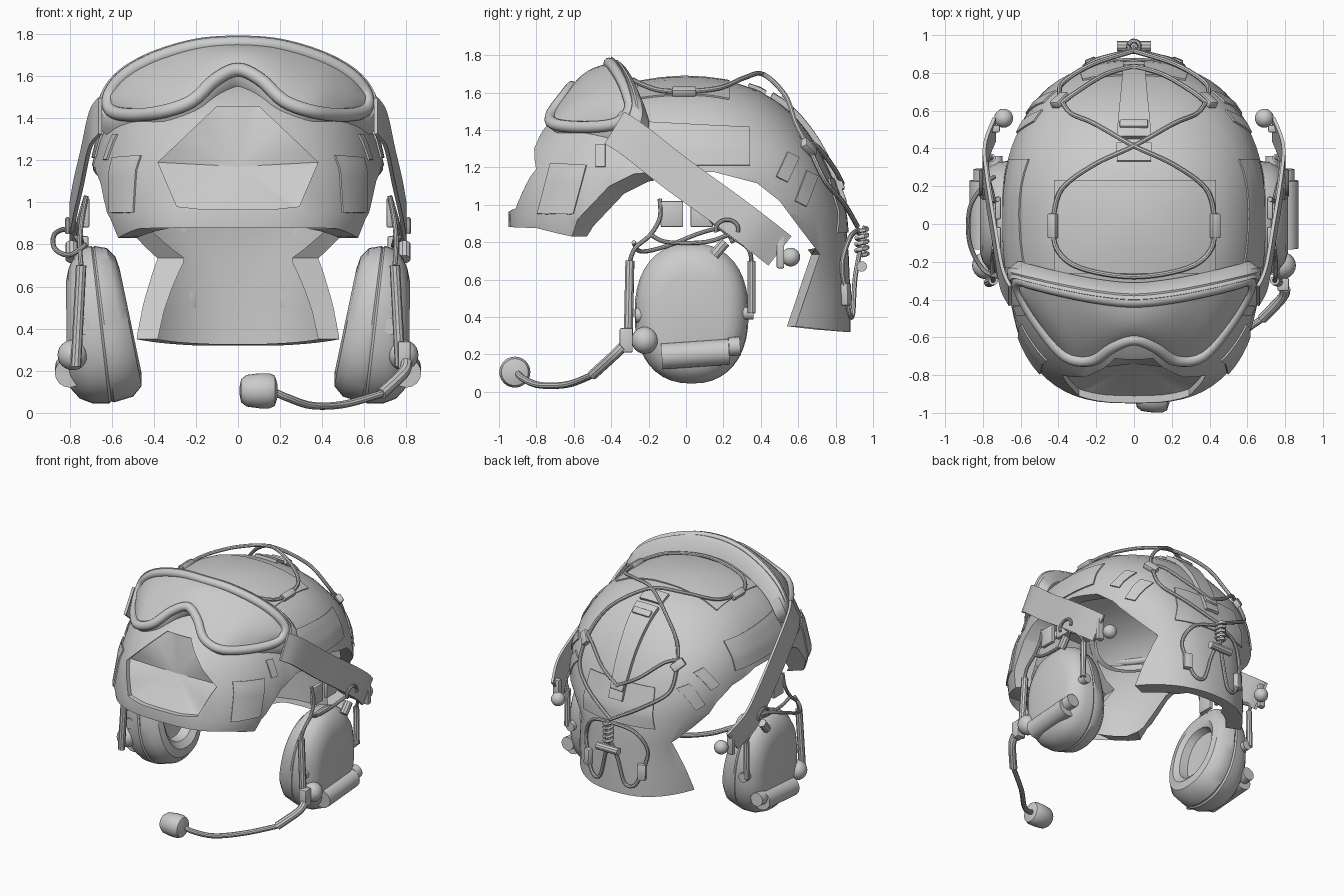
import bpy, bmesh, math
from mathutils import Vector, Matrix
from mathutils.bvhtree import BVHTree

if "Cube" in bpy.data.objects:
    bpy.data.objects.remove(bpy.data.objects["Cube"])

grey = bpy.data.materials.new("light_grey")
grey.diffuse_color = (0.6, 0.6, 0.6, 1)
grey.use_nodes = True
grey.node_tree.nodes["Principled BSDF"].inputs["Base Color"].default_value = grey.diffuse_color


def bake(ob):
    """Turn an object with modifiers or bevels into a plain mesh object."""
    dg = bpy.context.evaluated_depsgraph_get()
    me = bpy.data.meshes.new_from_object(ob.evaluated_get(dg))
    name = ob.name
    bpy.data.objects.remove(ob)
    return finish(name, me)


def finish(name, me):
    bm = bmesh.new()
    bm.from_mesh(me)
    bmesh.ops.recalc_face_normals(bm, faces=bm.faces)
    bm.to_mesh(me)
    bm.free()
    me.materials.clear()
    me.materials.append(grey)
    ob = bpy.data.objects.new(name, me)
    bpy.context.collection.objects.link(ob)
    return ob


def mesh(name, verts, faces):
    me = bpy.data.meshes.new(name)
    me.from_pydata([tuple(v) for v in verts], [], faces)
    return finish(name, me)


def loft(name, rings, caps=True):
    n, m = len(rings[0]), len(rings)
    f = [(i * n + j, i * n + (j + 1) % n, (i + 1) * n + (j + 1) % n, (i + 1) * n + j)
         for i in range(m - 1) for j in range(n)]
    if caps:
        f += [tuple(range(n)), tuple(range((m - 1) * n, m * n))]
    return mesh(name, [p for r in rings for p in r], f)


def sheet(name, rows, thick=0.0):
    n = len(rows[0])
    f = [(i * n + j, i * n + j + 1, (i + 1) * n + j + 1, (i + 1) * n + j)
         for i in range(len(rows) - 1) for j in range(n - 1)]
    ob = mesh(name, [p for r in rows for p in r], f)
    if thick:
        mod = ob.modifiers.new("thick", "SOLIDIFY")
        mod.thickness, mod.offset = thick, 0
        ob = bake(ob)
    return ob


def spline(pts, k=6, cyclic=False):
    p = [Vector(q) for q in pts]
    n, out = len(p), []
    at = lambda i: p[i % n] if cyclic else p[max(0, min(n - 1, i))]
    for i in range(n if cyclic else n - 1):
        a, b, c, d = at(i - 1), at(i), at(i + 1), at(i + 2)
        for t in (s / k for s in range(k)):
            out.append(0.5 * (2 * b + (c - a) * t + (2 * a - 5 * b + 4 * c - d) * t * t
                              + (3 * b - a - 3 * c + d) * t ** 3))
    return out if cyclic else out + [p[-1]]


def tube(name, pts, r, cyclic=False, res=3):
    cu = bpy.data.curves.new(name, "CURVE")
    cu.dimensions = "3D"
    cu.bevel_depth, cu.bevel_resolution, cu.use_fill_caps = r, res, True
    sp = cu.splines.new("POLY")
    sp.points.add(len(pts) - 1)
    for q, v in zip(sp.points, pts):
        q.co = (*v, 1)
    sp.use_cyclic_u = cyclic
    ob = bpy.data.objects.new(name, cu)
    bpy.context.collection.objects.link(ob)
    return bake(ob)


def box(name, c, size, normal=(0, 0, 1), along=(0, 1, 0), bevel=0.008):
    z = Vector(normal).normalized()
    x = Vector(along).cross(z).normalized()
    rot = Matrix((x, z.cross(x), z)).transposed()
    bm = bmesh.new()
    bmesh.ops.create_cube(bm, size=1)
    bmesh.ops.scale(bm, vec=size, verts=bm.verts)
    bmesh.ops.bevel(bm, geom=bm.edges[:], offset=bevel, segments=2, affect="EDGES", profile=0.5)
    for v in bm.verts:
        v.co = rot @ v.co + Vector(c)
    me = bpy.data.meshes.new(name)
    bm.to_mesh(me)
    return finish(name, me)


def ball(name, c, r):
    bm = bmesh.new()
    bmesh.ops.create_uvsphere(bm, u_segments=20, v_segments=12, radius=r)
    bmesh.ops.translate(bm, vec=c, verts=bm.verts)
    me = bpy.data.meshes.new(name)
    bm.to_mesh(me)
    return finish(name, me)


def prism(name, outline, axis, a, b):
    put = (lambda u, v, w: (w, u, v)) if axis == "x" else (lambda u, v, w: (u, w, v))
    return loft(name, [[put(u, v, w) for u, v in outline] for w in (a, b)])


def oval(n, pf, pb, rx, rf, rb):
    out = []
    for i in range(n):
        c, s = math.cos(2 * math.pi * i / n), math.sin(2 * math.pi * i / n)
        ry, e = (rb, 2 / pb) if s > 0 else (rf, 2 / pf)
        out.append((math.copysign(abs(c) ** e, c) * rx, math.copysign(abs(s) ** e, s) * ry))
    return out


# Helmet shell: stacked ovals (height, half width, front reach, back reach)
prof = [(.28, .60, .95, .88), (.5, .605, .95, .88), (.73, .60, .95, .87), (.95, .68, .95, .85),
        (1.15, .70, .92, .78), (1.3, .665, .86, .71), (1.4, .62, .78, .64), (1.48, .565, .69, .575),
        (1.55, .49, .58, .49), (1.61, .38, .42, .39), (1.65, .25, .27, .27), (1.672, .12, .13, .13),
        (1.68, .01, .01, .01)]
P = 2.27
front_p = lambda z: P + .75 * max(0, min(1, (1.2 - z) / .35))
back_p = lambda z: P + .35 * max(0, min(1, (z - .73) / .22, (1.5 - z) / .2))
less = lambda r: max(r - .085, r * .8)
outer = [[(x, y, z) for x, y in oval(72, front_p(z), back_p(z), a, b, c)] for z, a, b, c in prof]
inner = [[(x, y, .28 + (z - .28) * .95) for x, y in oval(72, front_p(z), back_p(z), less(a), less(b), less(c))]
         for z, a, b, c in prof]
shell = loft("helmet_shell", inner[::-1] + outer)
side_cut = [(-1.2, .89), (-.8, .875), (-.68, .845), (-.61, .83), (-.58, .92), (-.41, 1.10), (-.28, 1.165),
            (-.15, 1.175), (.15, 1.175), (.38, 1.115), (.5, 1.02), (.62, .86), (.715, .735), (.585, .35),
            (.85, .32), (1.2, .32), (1.2, 0), (-1.2, 0)]
half_hex = [(.10, 1.455), (.38, 1.19), (.29, .98), (.15, .965)]
hexa = half_hex + [(-x, z) for x, z in half_hex[::-1]]
cutters = [prism("edge_cutter", side_cut, "x", -1, 1), prism("front_cutter", hexa, "y", -1.3, -.4)]
for c in cutters:
    c.hide_render = True
    mod = shell.modifiers.new("cut", "BOOLEAN")
    mod.operation, mod.solver, mod.object = "DIFFERENCE", "EXACT", c
shell = bake(shell)
lining = loft("lining_helper", inner, False)
# Keep the outer wall and the turned-in rims, drop the lining and slant the rims
bm = bmesh.new()
bm.from_mesh(lining.data)
near = BVHTree.FromBMesh(bm)
bm.clear()
bm.from_mesh(shell.data)
bvh = BVHTree.FromBMesh(bm)
drop = [f for f in bm.faces if near.find_nearest(f.calc_center_median())[3] < .006]
bmesh.ops.delete(bm, geom=drop, context="FACES")
for v in bm.verts:
    if near.find_nearest(v.co)[3] < .004 and abs(v.co.x) > .2:
        if -.63 < v.co.y < -.2:
            v.co += Vector((0, .08, -.04 if v.co.z > .88 else 0))
        elif .5 < v.co.y < .78 and v.co.z < .76:
            v.co.y -= .045
bm.to_mesh(shell.data)
for c in cutters + [lining]:
    bpy.data.objects.remove(c)


def front_y(x, z):
    for (z0, a0, b0, _), (z1, a1, b1, _) in zip(prof, prof[1:]):
        if z0 <= z <= z1:
            t, e = (z - z0) / (z1 - z0), front_p(z)
            return -(b0 + (b1 - b0) * t) * (1 - (abs(x) / (a0 + (a1 - a0) * t)) ** e) ** (1 / e)


# Dished recess behind the front opening
rim = []
for (x0, z0), (x1, z1) in zip(hexa, hexa[1:] + hexa[:1]):
    for t in (0, .25, .5, .75):
        x, z = x0 + (x1 - x0) * t, z0 + (z1 - z0) * t
        rim.append((x * 1.02, front_y(x, z) + .035, 1.17 + (z - 1.17) * 1.02))
mesh("front_recess", rim + [(0, -.74, 1.17)], [(i, (i + 1) % len(rim), len(rim)) for i in range(len(rim))])


def cast(view, u, v, off=0.0):
    """Point and normal on the shell seen from the top, front, back or a side."""
    o, d = {"top": ((u, v, 3), (0, 0, -1)), "front": ((u, -3, v), (0, 1, 0)), "back": ((u, 3, v), (0, -1, 0)),
            "right": ((3, u, v), (-1, 0, 0)), "left": ((-3, u, v), (1, 0, 0))}[view]
    loc, nor, *_ = bvh.ray_cast(Vector(o), Vector(d))
    if loc is None:
        loc, nor, *_ = bvh.find_nearest(Vector(o))
    return loc + nor * off, nor


def patch(name, view, quad, thick=0.009, n=8):
    a, b, c, d = [Vector(q) for q in quad]
    rows = []
    for i in range(n + 1):
        l, r = a.lerp(d, i / n), b.lerp(c, i / n)
        rows.append([cast(view, *l.lerp(r, j / n), thick / 2 + .002)[0] for j in range(n + 1)])
    sheet(name, rows, thick)


def cord(name, pts, r=.013):
    tube(name, spline([cast(v, a, b, o)[0] for v, a, b, o in pts]), r, res=2)


def clip(name, view, u, v, size=(.05, .10, .05)):
    p, n = cast(view, u, v, size[2] / 2)
    box(name, p, size, n, (0, 1, 0) if view == "top" else (0, 0, 1))


# Fabric patches on the shell
patch("top_patch", "top", [(-.42, -.26), (.43, -.26), (.43, .23), (-.42, .23)])
patch("rear_patch", "back", [(-.30, .85), (.30, .85), (.27, 1.14), (-.27, 1.14)])
for side, sx in (("right", 1), ("left", -1)):
    patch(side + "_patch", side, [(-.23, 1.21), (.34, 1.21), (.34, 1.41), (-.23, 1.44)])
    patch(side + "_front_patch", side, [(-.79, .95), (-.60, .95), (-.53, 1.21), (-.72, 1.22)])
    patch(side + "_small_patch_a", side, [(.48, 1.15), (.54, 1.12), (.60, 1.25), (.54, 1.28)], n=3)
    patch(side + "_small_patch_b", side, [(.58, 1.02), (.64, .99), (.70, 1.15), (.64, 1.18)], n=3)
    patch(side + "_brow_patch", side, [(-.48, 1.20), (-.43, 1.20), (-.43, 1.32), (-.48, 1.32)], n=3)
# Raised bracket on the rear crown
patch("crown_bracket", "top", [(-.09, .45), (.09, .45), (.055, .83), (-.055, .83)], .03)
patch("crown_bracket_foot", "top", [(-.09, .33), (.09, .33), (.09, .42), (-.09, .42)], .02, 3)
clip("crown_latch", "top", 0, .51, (.15, .05, .045))
clip("crown_hook", "top", 0, .80, (.11, .05, .045))

# Elastic cords and clips
cord("front_cord", [("top", x, y, .02) for x, y in
     [(-.42, .02), (-.40, -.13), (-.28, -.23), (0, -.275), (.28, -.23), (.40, -.13), (.42, .02)]])
for side, sx in (("right", 1), ("left", -1)):
    cord(side + "_cross_cord", [("top", sx * x, y, o) for x, y, o in
         [(.42, .02, .02), (.37, .18, .03), (.2, .30, .06), (0, .385, .09), (-.2, .49, .07),
          (-.33, .57, .03), (-.385, .66, .02)]])
    cord(side + "_rear_cord", [("top", sx * .385, .66, .02), ("back", sx * .37, 1.12, .02),
         ("back", sx * .22, 1.0, .03), ("back", 0, .88, .06)])
    cord(side + "_crown_cord", [("top", sx * .385, .62, .02), ("back", sx * .30, 1.30, .03),
         ("back", sx * .15, 1.18, .035), ("back", 0, 1.10, .04)])
    cord(side + "_low_cord", [("back", 0, .86, .06), ("back", sx * .17, .82, .03), ("back", sx * .25, .68, .02),
         ("back", sx * .22, .52, .02), ("back", sx * .17, .41, .02), ("back", sx * .10, .42, .02),
         ("back", sx * .05, .60, .03), ("back", 0, .74, .06)])
    clip(side + "_front_clip", "top", sx * .42, -.01, (.05, .13, .04))
    clip(side + "_crown_clip", "top", sx * .385, .64, (.06, .10, .04))
    clip(side + "_low_clip", "back", sx * .22, .52, (.06, .12, .04))
coil = [(.03 * math.cos(i * .8), .94 + .03 * math.sin(i * .8), .73 + .0042 * i) for i in range(36)]
tube("cord_coil", coil, .012)
tube("cord_toggle", [(-.09, .94, .67), (.09, .94, .67)], .028)

# Goggles: half outline from the top middle round to the nose
top = [(0, -.41, 1.755), (.2, -.39, 1.74), (.4, -.35, 1.68), (.54, -.315, 1.60), (.61, -.30, 1.51)]
low = [(.60, -.37, 1.435), (.5, -.54, 1.415), (.36, -.70, 1.43), (.22, -.72, 1.48), (.11, -.65, 1.58), (0, -.61, 1.63)]
flip = lambda pts: [(-x, y, z) for x, y, z in pts]
loop = spline(top + low + flip(low[:-1][::-1]) + flip(top[1:][::-1]), 5, True)
tube("goggle_rim", loop, .032, True, 4)


def outset(w, dy, dz):
    out = []
    for i, p in enumerate(loop):
        t = loop[(i + 1) % len(loop)] - loop[i - 1]
        n = Vector((-t.z, 0, t.x)).normalized()
        out.append(p + n * w + Vector((0, dy, dz)))
    return out


loft("goggle_frame", [outset(0, 0, 0), outset(.042, .01, -.005), outset(.048, .03, -.03), outset(.055, .04, -.035),
                      outset(.058, .065, -.06), outset(.01, .10, -.10)], False)
up = spline(flip(top[:0:-1]) + top, 5)
dn = spline(flip([low[0]] + low[1:-1]) + [low[-1]] + low[-2::-1], 4)
dn = [dn[round(i * (len(dn) - 1) / (len(up) - 1))] for i in range(len(up))]
sheet("goggle_lens", [[a.lerp(b, t / 6) + Vector((0, -.02, .02)) * (4 * t / 6 * (1 - t / 6))
                       for a, b in zip(up, dn)] for t in range(7)])

for side, sx in (("right", 1), ("left", -1)):
    M = lambda *p: (sx * p[0], p[1], p[2])
    # Goggle strap with its hardware
    path = spline([(.655, -.38, 1.41), (.70, -.28, 1.345), (.74, -.05, 1.165), (.78, .2, .985), (.79, .36, .865),
                   (.74, .50, .755)])
    rows = []
    for i, p in enumerate(path):
        t = path[min(i + 1, len(path) - 1)] - path[max(i - 1, 0)]
        w = Vector((0, -t.z, t.y)).normalized() * .1
        rows.append([M(*(p - w)), M(*(p + w))])
    sheet(side + "_strap", rows, .018)
    box(side + "_strap_end", M(.735, .505, .75), (.05, .04, .18))
    ball(side + "_strap_ball", M(.69, .56, .72), .05)
    tube(side + "_strap_ring", [M(.81, .22 + .06 * math.cos(a * .35), .87 + .05 * math.sin(a * .35))
                                for a in range(-1, 11)], .011)
    tube(side + "_strap_peg", [M(.79, .21, .80), M(.79, .15, .73)], .03)
    # Ear cup: cushion inside the seam, hard cup outside, both thicker at the bottom
    shape = [(-.04, .02), (-.05, .5), (-.11, .54), (-.135, .66), (-.125, .82), (-.085, .94), (-.01, .99), (0, .975),
             (.01, 1.0), (.07, .98), (.12, .9), (.155, .76), (.17, .6)]
    loft(side + "_ear_cup", [[M(.645 + u * (1 - .25 * z * k / .375) + z * k * .12, .03 + y * k, .42 + z * k - u * .12)
                              for y, z in oval(40, 2.3, 2.3, .305, .375, .375)] for u, k in shape])
    tube(side + "_battery", [M(.80, -.13, .19), M(.80, .23, .215)], .07, res=6)
    tube(side + "_battery_cap", [M(.80, .23, .24), M(.80, .29, .245)], .05, res=6)
    ball(side + "_dial", M(.785, -.22, .275), .072)
    tube(side + "_front_bolt", [M(.73, -.27, .41), M(.73, -.20, .41)], .04, res=5)
    tube(side + "_rear_bolt", [M(.73, .28, .42), M(.73, .36, .42)], .035, res=5)
    # Headset hanger rods, wires and mount
    tube(side + "_front_rod", [M(.77, -.31, .22), M(.745, -.30, .70)], .025)
    tube(side + "_rear_rod", [M(.76, .35, .42), M(.755, .35, .70)], .022)
    tube(side + "_front_wire", spline([M(.745, -.30, .70), M(.75, -.27, .77), M(.75, -.19, .84), M(.74, -.14, .93),
                                       M(.72, -.14, 1.03)]), .012)
    tube(side + "_rear_wire", spline([M(.755, .35, .70), M(.78, .33, .77), M(.77, .23, .84), M(.75, .13, .93),
                                      M(.72, .13, 1.03)]), .012)
    tube(side + "_cross_wire", spline([M(.75, -.19, .84), M(.74, -.1, .80), M(.74, .1, .80), M(.77, .23, .84)]), .012)
    for y in (-.075, .085):
        box(side + "_mount_plate", M(.72, y, .95), (.03, .12, .14))

# Loose cable on the left
tube("left_cable", spline([(-.72, -.28, .80), (-.80, -.24, .75), (-.87, -.10, .78), (-.87, .08, .85),
                           (-.80, .2, .87), (-.74, .25, .80)]), .012)
# Microphone boom
box("boom_bracket", (.79, -.32, .275), (.06, .07, .13))
tube("boom_arm", spline([(.80, -.34, .24), (.785, -.39, .19), (.68, -.50, .09)]), .028)
tube("boom_wire", spline([(.68, -.50, .09), (.50, -.63, .04), (.35, -.78, .035), (.24, -.87, .07), (.17, -.90, .10)]), .018)
loft("microphone", [[(.10 + u, -.915 + r * math.cos(i * math.pi / 12), .105 + r * math.sin(i * math.pi / 12))
                     for i in range(24)] for u, r in
                    [(-.092, .02), (-.085, .055), (-.06, .075), (0, .083), (.05, .083), (.075, .072), (.088, .03)]])

# Smooth shading with crisp edges
for ob in bpy.data.objects:
    ob.select_set(True)
bpy.context.view_layer.objects.active = bpy.data.objects["helmet_shell"]
bpy.ops.object.shade_smooth_by_angle(angle=math.radians(35))
